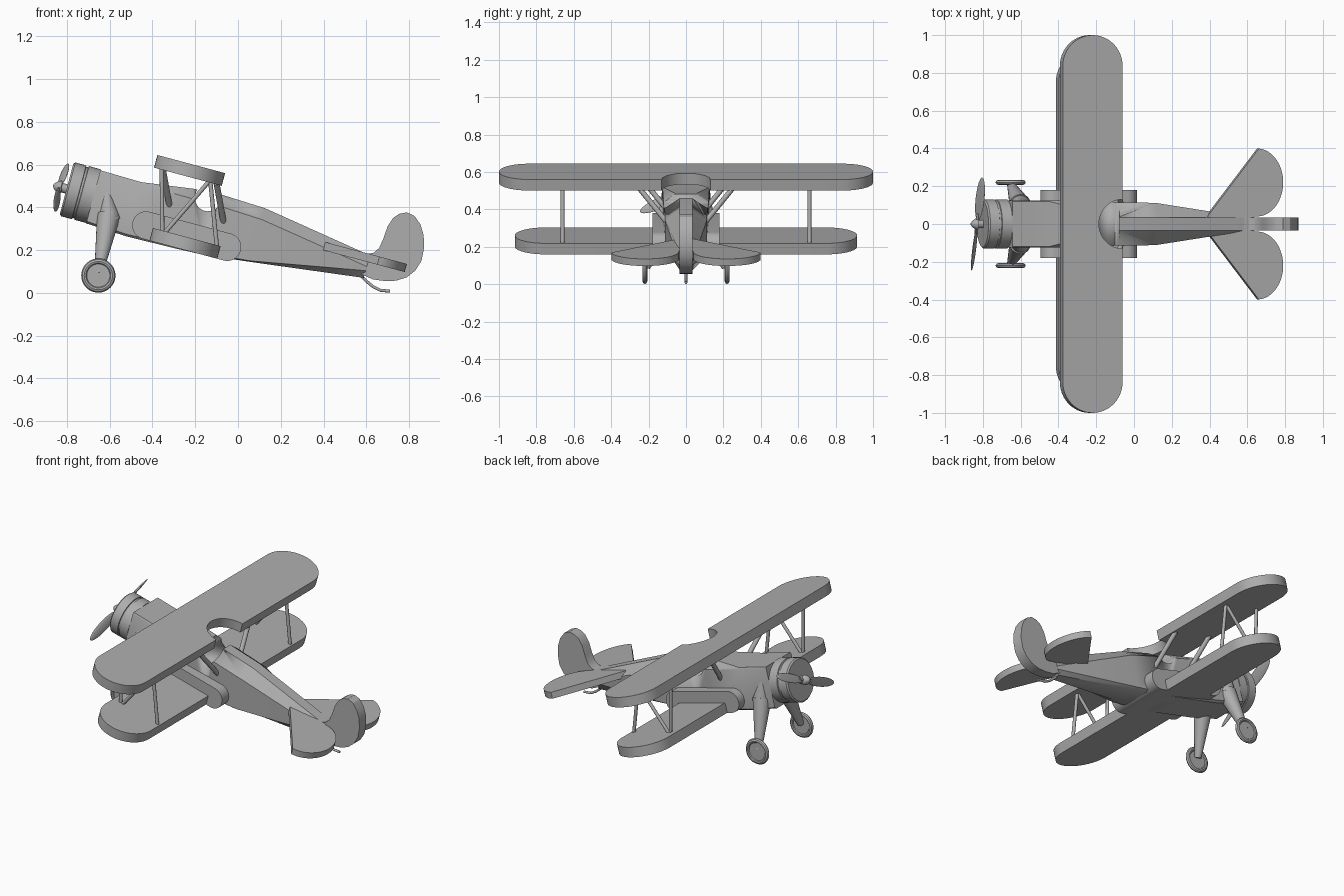
import bpy, bmesh
from math import sin, cos, pi, radians
from mathutils import Vector, Matrix

if "Cube" in bpy.data.objects:
    bpy.data.objects.remove(bpy.data.objects["Cube"], do_unlink=True)

grey = bpy.data.materials.new("plain_grey")
grey.use_nodes = True
grey.diffuse_color = (0.42, 0.42, 0.42, 1)
grey.node_tree.nodes["Principled BSDF"].inputs["Base Color"].default_value = (0.42, 0.42, 0.42, 1)

# The aircraft rests on its tail, so most parts are made level and then tilted
TILT = Matrix.Rotation(radians(15), 4, 'Y')
LEVEL = Matrix.Identity(4)


def finish(name, bm, matrix=TILT):
    bmesh.ops.recalc_face_normals(bm, faces=bm.faces[:])
    me = bpy.data.meshes.new(name)
    bm.to_mesh(me)
    bm.free()
    me.materials.append(grey)
    me.shade_smooth()
    me.set_sharp_from_angle(angle=radians(30))
    ob = bpy.data.objects.new(name, me)
    ob.matrix_world = matrix
    bpy.context.collection.objects.link(ob)
    return ob


def loft(name, rings, matrix=TILT):
    """Skin closed rings of points and cap both ends."""
    bm = bmesh.new()
    vs = [[bm.verts.new(p) for p in ring] for ring in rings]
    n = len(vs[0])
    for a, b in zip(vs, vs[1:]):
        for i in range(n):
            bm.faces.new((a[i], a[(i + 1) % n], b[(i + 1) % n], b[i]))
    bm.faces.new(vs[0])
    bm.faces.new(vs[-1])
    return finish(name, bm, matrix)


def slab(name, outline, low, high):
    return loft(name, [[(x, y, z) for x, y in outline] for z in (low, high)])


def side_plate(name, outline, half, matrix=TILT):
    return loft(name, [[(x, y, z) for x, z in outline] for y in (-half, half)], matrix)


def lathe(name, profile, place, matrix=TILT, steps=48):
    """Turn (position, radius) pairs about the x axis, then place the result."""
    rings = [[place @ Vector((u, r * cos(2 * pi * i / steps), r * sin(2 * pi * i / steps)))
              for i in range(steps)] for u, r in profile]
    return loft(name, rings, matrix)


def rod(name, a, b, r1, r2=None, matrix=TILT):
    a, b = Vector(a), Vector(b)
    place = Matrix.Translation(a) @ (b - a).to_track_quat('X', 'Z').to_matrix().to_4x4()
    return lathe(name, [(0, r1), ((b - a).length, r2 or r1)], place, matrix, 20)


def arc(cx, cy, rx, ry, start, end, n=24):
    ts = [radians(start + (end - start) * i / n) for i in range(n + 1)]
    return [(cx + rx * cos(t), cy + ry * sin(t)) for t in ts]


# Fuselage: position, top, shoulder, lower edge, bottom, half width, top and bottom half widths
stations = [
    (-.77, .387, .377, .14, .13, .125, .12, .11),
    (-.57, .383, .373, .13, .12, .125, .12, .11),
    (-.33, .416, .37, .14, .125, .12, .06, .11),
    (-.20, .424, .37, .14, .13, .115, .035, .11),
    (.02, .415, .36, .16, .155, .112, .035, .08),
    (.55, .329, .275, .255, .22, .035, .033, .03),
]
rings = []
for u, top, sh, low, bot, hw, tw, bw in stations:
    half = [(tw, top), (hw, sh), (hw, low), (bw, bot)]
    rings.append([(u, y, z) for y, z in half] + [(u, -y, z) for y, z in reversed(half)])
fuselage = loft("fuselage", rings)

# Cockpit opening scooped through the fuselage
cutter = side_plate("cockpit_cutter", arc(-.25, .395, .062, .065, 0, 360 - 11.25, 31), .3)
cutter.hide_render = True
mod = fuselage.modifiers.new("cockpit", 'BOOLEAN')
mod.operation = 'DIFFERENCE'
mod.object = cutter
mod.solver = 'EXACT'
graph = bpy.context.evaluated_depsgraph_get()
opened = bpy.data.meshes.new_from_object(fuselage.evaluated_get(graph))
fuselage.modifiers.clear()
fuselage.data = opened
bpy.data.objects.remove(cutter, do_unlink=True)

# Engine cowling with a groove, and the propeller
AXIS = Matrix.Translation((0, 0, .262))
lathe("cowling", [(-.77, .13), (-.826, .13), (-.828, .124), (-.838, .124), (-.84, .13),
                  (-.892, .13), (-.90, .122)], AXIS)
lathe("propeller_hub", [(-.89, .022), (-.925, .022), (-.927, .03), (-.94, .028),
                        (-.957, .016), (-.965, .004)], AXIS)
for s, side in ((1, "left"), (-1, "right")):
    along = Vector((0, .91 * s, .41 * s))
    across = Vector((.5, -.355 * s, .788 * s))
    normal = along.cross(across)
    bm = bmesh.new()
    bmesh.ops.create_uvsphere(bm, u_segments=24, v_segments=12, radius=1)
    shape = Matrix((along * .125, across * .032, normal * .007)).transposed().to_4x4()
    spot = Matrix.Translation(Vector((-.93, 0, .262)) + along * .145)
    bmesh.ops.transform(bm, matrix=spot @ shape, verts=bm.verts[:])
    finish(side + "_propeller_blade", bm)
    rod(side + "_blade_root", (-.93, 0, .262), Vector((-.93, 0, .262)) + along * .06, .009)

# Wings with round tips; the upper one has a notch behind the pilot
R = .164
upper = (arc(-.367, 1 - R, R, R, 180, 0) + arc(-.203, 0, .13, .13, 90, 270)
         + arc(-.367, R - 1, R, R, 0, -180))
slab("upper_wing", upper, .464, .525)
lower = arc(-.299, .915 - R, R, R, 180, 0) + arc(-.299, R - .915, R, R, 0, -180)
slab("lower_wing", lower, .129, .19)

# Rounded root fairing around the lower wing
fairing = arc(-.497, .194, .065, .065, 270, 90) + arc(-.104, .194, .065, .065, 90, -90)
side_plate("wing_root_fairing", fairing, .18)

# Fin and rudder outline, standing on the tail
fin = [(.55, .10), (.56, .195), (.60, .18), (.635, .188), (.66, .21), (.68, .255), (.70, .312),
       (.725, .35), (.755, .37), (.79, .376), (.825, .36), (.853, .32), (.868, .27), (.87, .21),
       (.858, .15), (.83, .105), (.79, .073), (.74, .057), (.69, .055), (.63, .063)]
side_plate("fin_and_rudder", fin, .034, LEVEL)

for s, side in ((1, "left"), (-1, "right")):
    # Tailplane half
    tail = [(.305, 0), (.305, .03)] + arc(.585, .22, .143, .18, 86, -95) + [(.54, 0)]
    slab(side + "_tailplane", [(u, y * s) for u, y in tail], .296, .335)

    # Interplane struts in an N, and splayed centre struts
    y = .66 * s
    for name, a, b in (("front", (-.495, .47), (-.415, .18)),
                       ("diagonal", (-.405, .18), (-.265, .47)),
                       ("rear", (-.26, .47), (-.15, .18))):
        rod(f"{side}_{name}_strut", (a[0], y, a[1]), (b[0], y, b[1]), .01)
    for name, u in (("front", -.49), ("rear", -.23)):
        rod(f"{side}_{name}_centre_strut", (u, .25 * s, .47), (u + .08, .10 * s, .30), .014)

    # Landing leg with the fairing that blends it into the nose
    rod(side + "_landing_leg", (-.605, .105 * s, .36), (-.652, .21 * s, .09), .055, .02, LEVEL)
    rod(side + "_leg_fairing", (-.602, .105 * s, .345), (-.615, .108 * s, .52), .055, .004, LEVEL)

    # Wheel with a recessed disc on each face
    hub = Matrix.Translation((-.653, .22 * s, .081)) @ Matrix.Rotation(pi / 2, 4, 'Z')
    tyre = [(-.006, .054), (-.011, .058), (-.013, .066), (-.009, .075), (0, .08)]
    lathe(side + "_wheel", tyre + [(-u, r) for u, r in reversed(tyre[:-1])], hub, LEVEL)

# Bent tail skid
skid = [(.57, .085), (.60, .055), (.63, .03), (.665, .012), (.71, .008)]
for i, (a, b) in enumerate(zip(skid, skid[1:])):
    rod(f"tail_skid_{i + 1}", (a[0], 0, a[1]), (b[0], 0, b[1]), .007, matrix=LEVEL)
